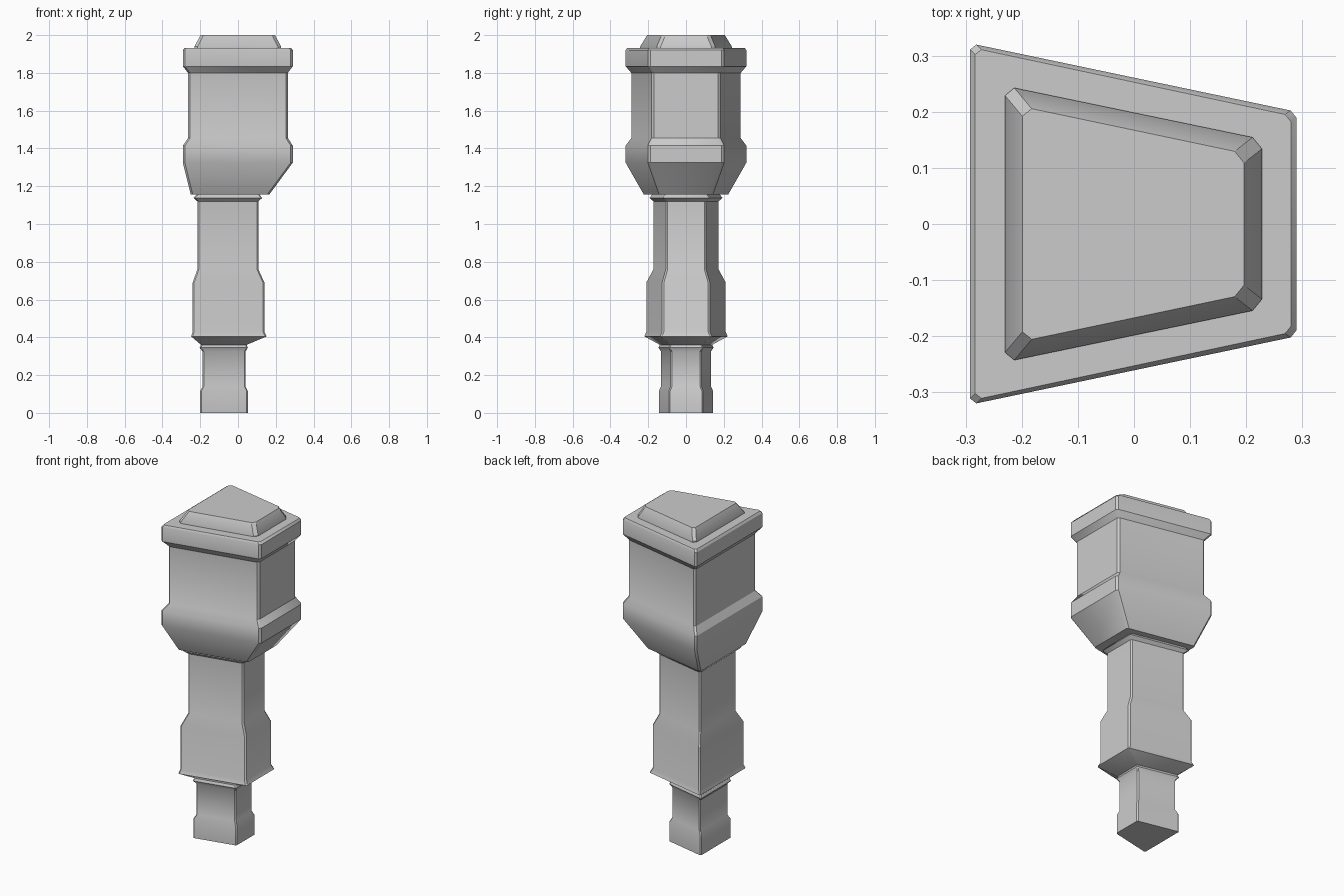
import bpy, bmesh, math
from mathutils import Vector

cube = bpy.data.objects.get("Cube")
if cube:
    bpy.data.objects.remove(cube, do_unlink=True)

stone = bpy.data.materials.new("grey_stone")
stone.use_nodes = True
stone.diffuse_color = (0.6, 0.6, 0.6, 1)
stone.node_tree.nodes["Principled BSDF"].inputs["Base Color"].default_value = (0.6, 0.6, 0.6, 1)


def trapezoid(x0, x1, wide, narrow, cut):
    """Tapered plan outline with every corner trimmed."""
    corners = [Vector(c) for c in ((x0, -wide), (x1, -narrow), (x1, narrow), (x0, wide))]
    points = []
    for i, c in enumerate(corners):
        for other in (corners[i - 1], corners[(i + 1) % 4]):
            points.append(c + (other - c).normalized() * cut)
    return points


def tower_part(name, sections, cut):
    """Loft sections of (z, x0, x1, wide half depth, narrow half depth)."""
    bm = bmesh.new()
    rings = []
    for z, *plan in sections:
        rings.append([bm.verts.new((p.x, p.y, z)) for p in trapezoid(*plan, cut)])
    bm.faces.new(rings[0][::-1])
    bm.faces.new(rings[-1])
    for low, high in zip(rings, rings[1:]):
        for i in range(len(low)):
            j = (i + 1) % len(low)
            bm.faces.new((low[i], low[j], high[j], high[i]))
    mesh = bpy.data.meshes.new(name)
    bm.to_mesh(mesh)
    bm.free()
    mesh.materials.append(stone)
    obj = bpy.data.objects.new(name, mesh)
    bpy.context.collection.objects.link(obj)
    bpy.ops.object.select_all(action='DESELECT')
    obj.select_set(True)
    bpy.context.view_layer.objects.active = obj
    bpy.ops.object.shade_smooth_by_angle(angle=math.radians(32))


# Narrow foot with a plinth and a small collar
tower_part("foot", [
    (0, -0.2, 0.052, 0.145, 0.09),
    (0.115, -0.2, 0.052, 0.145, 0.09),
    (0.14, -0.187, 0.04, 0.134, 0.08),
    (0.325, -0.187, 0.04, 0.134, 0.08),
    (0.345, -0.203, 0.052, 0.147, 0.09),
    (0.37, -0.19, 0.042, 0.135, 0.08)], 0.006)

# Middle shaft with a flared lower block and a collar
tower_part("shaft", [
    (0.36, -0.195, 0.045, 0.14, 0.085),
    (0.405, -0.248, 0.152, 0.222, 0.135),
    (0.43, -0.24, 0.14, 0.212, 0.125),
    (0.69, -0.24, 0.14, 0.212, 0.125),
    (0.76, -0.215, 0.108, 0.174, 0.105),
    (1.12, -0.215, 0.108, 0.174, 0.105),
    (1.138, -0.236, 0.128, 0.195, 0.12),
    (1.16, -0.215, 0.11, 0.178, 0.107)], 0.008)

# Large head with a tapered underside, lower band and top rim
tower_part("head", [
    (1.155, -0.25, 0.165, 0.225, 0.14),
    (1.325, -0.292, 0.29, 0.322, 0.2),
    (1.415, -0.292, 0.29, 0.322, 0.2),
    (1.455, -0.265, 0.264, 0.292, 0.18),
    (1.8, -0.265, 0.264, 0.292, 0.18),
    (1.835, -0.292, 0.29, 0.322, 0.2),
    (1.92, -0.292, 0.29, 0.322, 0.2),
    (1.933, -0.283, 0.28, 0.313, 0.193)], 0.011)

# Bevelled roof slab
tower_part("roof", [
    (1.925, -0.23, 0.228, 0.246, 0.151),
    (1.94, -0.23, 0.228, 0.246, 0.151),
    (2.0, -0.199, 0.196, 0.209, 0.126)], 0.017)
